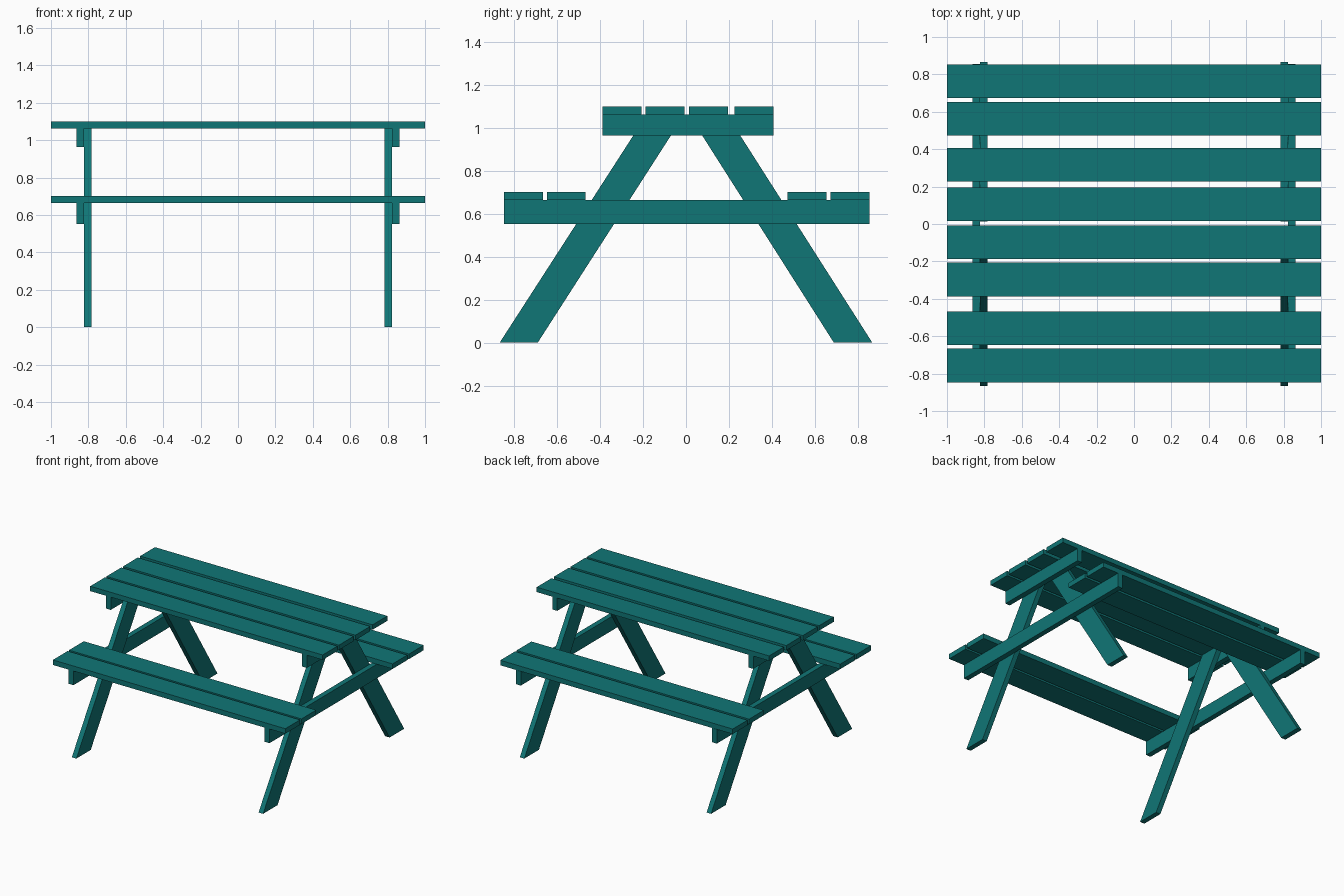
import bpy

if "Cube" in bpy.data.objects:
    bpy.data.objects.remove(bpy.data.objects["Cube"])

paint = bpy.data.materials.new("teal_paint")
paint.diffuse_color = (0.005, 0.18, 0.18, 1)
paint.use_nodes = True
paint.node_tree.nodes["Principled BSDF"].inputs["Base Color"].default_value = paint.diffuse_color


def prism(name, profile, x0, x1):
    """Extrude a y-z profile (counter-clockwise seen from +x) from x0 to x1."""
    n = len(profile)
    verts = [(x, y, z) for x in (x0, x1) for y, z in profile]
    faces = [tuple(reversed(range(n))), tuple(range(n, 2 * n))]
    faces += [(i, (i + 1) % n, n + (i + 1) % n, n + i) for i in range(n)]
    mesh = bpy.data.meshes.new(name)
    mesh.from_pydata(verts, [], faces)
    mesh.materials.append(paint)
    obj = bpy.data.objects.new(name, mesh)
    bpy.context.collection.objects.link(obj)
    return obj


def board(name, x0, x1, y0, y1, z0, z1):
    return prism(name, [(y0, z0), (y1, z0), (y1, z1), (y0, z1)], x0, x1)


PLANK = 0.181
TOP_Z, SEAT_Z = (1.062, 1.10), (0.663, 0.702)

# Tabletop planks
for i, y in enumerate((-0.388, -0.188, 0.015, 0.226)):
    board(f"tabletop_plank_{i + 1}", -1, 1, y, y + PLANK, *TOP_Z)

# Bench planks, two on each side
for i, y in enumerate((-0.847, -0.648, 0.472, 0.673)):
    board(f"seat_plank_{i + 1}", -1, 1, y, y + PLANK, *SEAT_Z)

# Two end frames: splayed legs with crossbeams on their outer faces
for side, s in (("left", -1), ("right", 1)):
    leg_x = sorted((s * 0.784, s * 0.823))
    beam_x = sorted((s * 0.823, s * 0.864))
    prism(f"{side}_front_leg",
          [(-0.867, 0), (-0.69, 0), (-0.007, 1.062), (-0.182, 1.062)], *leg_x)
    prism(f"{side}_back_leg",
          [(0.688, 0), (0.867, 0), (0.19, 1.062), (0.013, 1.062)], *leg_x)
    board(f"{side}_tabletop_beam", *beam_x, -0.388, 0.407, 0.963, TOP_Z[0])
    board(f"{side}_seat_beam", *beam_x, -0.847, 0.855, 0.553, SEAT_Z[0])
